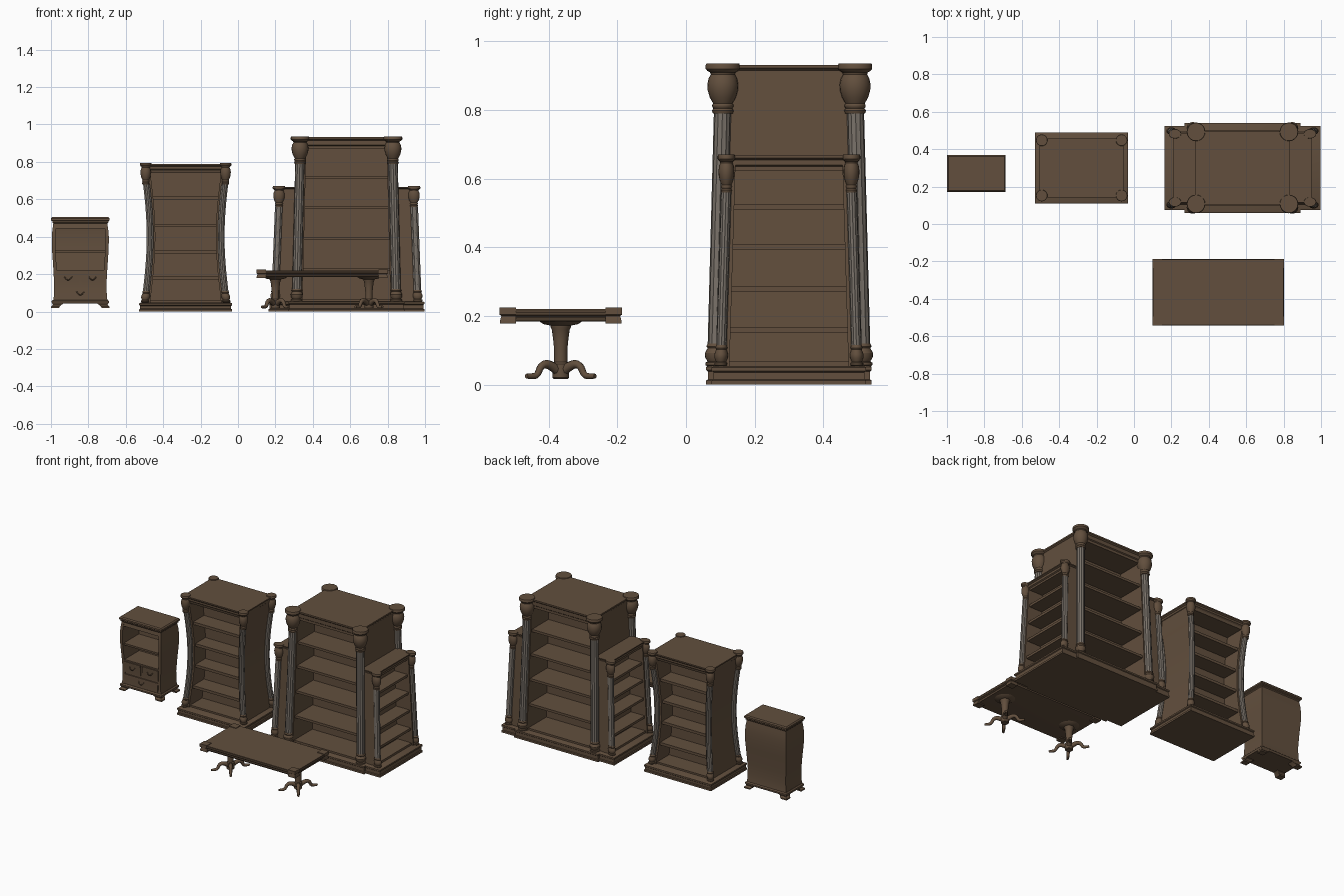
import bpy, math

if "Cube" in bpy.data.objects:
    bpy.data.objects.remove(bpy.data.objects["Cube"])


def material(name, rgb):
    m = bpy.data.materials.new(name)
    m.diffuse_color = (*rgb, 1)
    m.use_nodes = True
    m.node_tree.nodes["Principled BSDF"].inputs["Base Color"].default_value = m.diffuse_color
    return m


WOOD = material("dark wood", (0.122, 0.078, 0.047))
STONE = material("grey shaft", (0.19, 0.165, 0.14))


def mesh(name, verts, faces, mat=WOOD):
    me = bpy.data.meshes.new(name)
    me.from_pydata(verts, [], faces)
    me.materials.append(mat)
    ob = bpy.data.objects.new(name, me)
    bpy.context.collection.objects.link(ob)
    return ob


def stack(name, levels):
    """Loft of rectangles (xa, xb, ya, yb, z) from the bottom up."""
    verts, faces = [], []
    for xa, xb, ya, yb, z in levels:
        x0, x1, y0, y1 = min(xa, xb), max(xa, xb), min(ya, yb), max(ya, yb)
        verts += [(x0, y0, z), (x1, y0, z), (x1, y1, z), (x0, y1, z)]
    n = len(levels)
    for k in range(n - 1):
        for i in range(4):
            j = (i + 1) % 4
            faces.append((4*k + i, 4*k + j, 4*k + 4 + j, 4*k + 4 + i))
    faces += [(3, 2, 1, 0), tuple(range(4*n - 4, 4*n))]
    return mesh(name, verts, faces)


def box(name, x0, x1, y0, y1, z0, z1):
    return stack(name, [(x0, x1, y0, y1, z0), (x0, x1, y0, y1, z1)])


def slab(name, cx, cy, profile):
    """Moulded block from (half x, half y, z)."""
    return stack(name, [(cx - a, cx + a, cy - b, cy + b, z) for a, b, z in profile])


def lathe(name, profile, centre, mat=WOOD, seg=20, flute=1.0, sx=1.0, sy=1.0):
    """Turned part (radius, z) whose axis follows centre(z)."""
    verts, faces = [], []
    for r, z in profile:
        cx, cy = centre(z)
        for i in range(seg):
            a = 2 * math.pi * i / seg
            q = r * (flute if i % 2 else 1)
            verts.append((cx + q*sx*math.cos(a), cy + q*sy*math.sin(a), z))
    n = len(profile)
    for k in range(n - 1):
        for i in range(seg):
            j = (i + 1) % seg
            faces.append((seg*k + i, seg*k + j, seg*k + seg + j, seg*k + seg + i))
    faces += [tuple(reversed(range(seg))), tuple(range(seg*(n-1), seg*n))]
    return mesh(name, verts, faces, mat)


def lerp(pts, z):
    for (z0, a0), (z1, a1) in zip(pts, pts[1:]):
        if z <= z1:
            return a0 + (a1 - a0) * (z - z0) / (z1 - z0)
    return pts[-1][1]


def zs(z0, z1, n):
    return [z0 + (z1 - z0) * i / n for i in range(n + 1)]


# turned urn: (radius factor, height factor), and foot bulb
URN = [(0.58, 0), (0.64, .06), (0.55, .1), (0.62, .14), (0.62, .17), (0.56, .2), (0.76, .32), (0.88, .46),
       (0.9, .58), (0.83, .7), (0.7, .78), (0.74, .82), (0.9, .85), (1, .89), (1, .96), (0.95, 1)]
BULB = [(0.8, 0), (1.2, .1), (1.2, .2), (0.95, .25), (1.25, .42), (1.3, .6), (1.0, .8), (1.15, .88), (1.0, 1)]


def columns(name, cx, cy, ox, oy, z0, zb, zu, z1, r, cap, sx=1.0, sy=1.0):
    """Four corner columns: bulb, fluted shaft, urn."""
    for mx in (-1, 1):
        for my in (-1, 1):
            c = lambda z: (cx + mx * ox(z), cy + my * oy(z))
            lathe(name + "_bulb", [(r*f, z0 + (zb - z0)*h) for f, h in BULB], c, sx=sx, sy=sy)
            lathe(name + "_shaft", [(r, z) for z in zs(zb, zu, 10)], c, STONE, 24, 0.92, sx, sy)
            top = lambda z: c(zu + 0.3 * (z1 - zu))
            lathe(name + "_urn", [(cap*f, zu + (z1 - zu)*h) for f, h in URN], top, sx=sx, sy=sy)


def two_sided_case(name, cx, cy, hx, hy, t, z0, z1, shelves, th):
    """Shelves reached from front and back, closed sides, middle panel."""
    lv = zs(z0, z1, 12)
    for s in (-1, 1):
        stack(name + "_side", [(cx + s*hx(z), cx + s*(hx(z) - t), cy - hy(z), cy + hy(z), z) for z in lv])
    stack(name + "_middle_panel", [(cx - hx(z) + .01, cx + hx(z) - .01, cy - .01, cy + .01, z) for z in lv])
    for z in shelves:
        a, b = hx(z) - .005, hy(z) - .012
        box(name + "_shelf", cx - a, cx + a, cy - b, cy + b, z - th/2, z + th/2)


def plinth(name, cx, cy, a, b, h):
    slab(name, cx, cy, [(a, b, 0), (a, b, .012), (a - .005, b - .005, .015), (a - .005, b - .005, h - .018),
                        (a, b, h - .014), (a, b, h - .004), (a - .008, b - .008, h)])


# ---- tall bookcase with waisted sides
cx, cy = -.28, .30
waist = lambda z: .028 * math.sin(math.pi * min(max((z - .05) / .7, 0), 1))
bx, by = lambda z: .214 - waist(z), lambda z: .147 - .7 * waist(z)
plinth("bookcase_plinth", cx, cy, .248, .19, .048)
two_sided_case("bookcase", cx, cy, bx, by, .024, .04, .77, [.05, .18, .32, .46, .605], .018)
slab("bookcase_top", cx, cy, [(.205, .138, .74), (.208, .142, .755), (.216, .15, .762), (.216, .15, .775),
                              (.225, .158, .782), (.225, .158, .79)])
columns("bookcase_column", cx, cy, lambda z: bx(z) + .004, lambda z: by(z) + .004,
        .046, .11, .68, .795, .018, .031)

# ---- large bookcase: centre block
cx, cy = .58, .30
gx = lambda z: lerp([(0, .268), (.935, .246)], z)
gy = lambda z: lerp([(0, .215), (.935, .19)], z)
plinth("centre_plinth", cx, cy, .31, .241, .056)
two_sided_case("centre_case", cx, cy, gx, gy, .032, .04, .91, [.06, .224, .39, .556, .716], .016)
slab("centre_top", cx, cy, [(.24, .182, .868), (.24, .182, .885), (.246, .188, .89), (.246, .188, .915),
                            (.255, .197, .922), (.255, .197, .932)])
columns("centre_column", cx, cy, gx, gy, .05, .12, .79, .936, .025, .05)

# ---- large bookcase: lower end wings, open at their ends
wx = lambda z: lerp([(0, .384), (.67, .358)], z)
wy = lambda z: lerp([(0, .2), (.67, .18)], z)
plinth("wing_plinth", cx, cy, .417, .225, .054)
for s in (-1, 1):
    lv = zs(.04, .65, 4)
    for f in (-1, 1):
        stack("wing_panel", [(cx + s*.235, cx + s*wx(z), cy + f*wy(z), cy + f*(wy(z) - .025), z) for z in lv])
    for z in (.06, .16, .28, .40, .517):
        box("wing_shelf", cx + s*.235, cx + s*(wx(z) - .012), cy - wy(z) + .01, cy + wy(z) - .01, z - .008, z + .008)
    stack("wing_top", [(cx + s*.23, cx + s*(wx(.6) + d), cy - .178 - d, cy + .178 + d, z) for d, z in
                       [(-.01, .622), (-.01, .635), (-.002, .64), (-.002, .655), (.008, .66), (.008, .667)]])
columns("wing_column", cx, cy, wx, wy, .05, .115, .56, .67, .018, .03, 1.12, .85)

# ---- nightstand
cx, cy = -.843, .27
nx = lambda z: lerp([(.04, .148), (.07, .142), (.15, .14), (.24, .145), (.34, .152), (.42, .152), (.48, .143)], z)
ny = lambda z: nx(z) - .058
lv = zs(.045, .475, 12)
for s in (-1, 1):
    stack("nightstand_side", [(cx + s*nx(z), cx + s*(nx(z) - .018), cy - ny(z), cy + ny(z), z) for z in lv])
stack("nightstand_back", [(cx - nx(z), cx + nx(z), cy + ny(z) - .015, cy + ny(z), z) for z in lv])


def front_block(name, z0, z1, d=0.0, x0=None, x1=None):
    """Piece between the sides following the curved front; d pushes it forward."""
    stack(name, [(cx + (x0 if x0 is not None else -nx(z) + .01), cx + (x1 if x1 is not None else nx(z) - .01),
                  cy - ny(z) - d, cy + ny(z) - .01, z) for z in zs(z0, z1, 4)])


front_block("nightstand_drawer_case", .045, .222, -.003)
front_block("nightstand_shelf", .315, .328, -.012)
front_block("nightstand_head_rail", .445, .476, -.002)
front_block("nightstand_upper_drawer", .142, .212, .004, -.125, -.006)
front_block("nightstand_upper_drawer", .142, .212, .004, .006, .125)
front_block("nightstand_lower_drawer", .068, .128, .004, -.122, .122)
slab("nightstand_base_moulding", cx, cy, [(.15, .09, .042), (.153, .094, .048), (.153, .094, .055), (.146, .086, .062)])
slab("nightstand_top", cx, cy, [(.143, .085, .47), (.15, .092, .477), (.15, .092, .483), (.157, .098, .488),
                                (.157, .098, .498), (.15, .092, .505)])
for s in (-1, 1):
    for f in (-1, 1):
        stack("nightstand_foot", [(cx + s*a, cx + s*b, cy + f*c, cy + f*(c - .04), z) for a, b, c, z in
                                  [(.157, .115, .098, .018), (.157, .11, .098, .026), (.146, .1, .088, .036),
                                   (.151, .085, .092, .046)]])


def rod(name, pts, depth):
    """Tapered bent rod through (x, y, z, thickness)."""
    cu = bpy.data.curves.new(name, 'CURVE')
    cu.dimensions = '3D'
    cu.bevel_depth, cu.bevel_resolution, cu.use_fill_caps, cu.resolution_u = depth, 2, True, 4
    sp = cu.splines.new('NURBS')
    sp.points.add(len(pts) - 1)
    for p, (x, y, z, r) in zip(sp.points, pts):
        p.co, p.radius = (x, y, z, 1), r
    sp.use_endpoint_u, sp.order_u = True, 3
    cu.materials.append(WOOD)
    bpy.context.collection.objects.link(bpy.data.objects.new(name, cu))


for hx_, hz in ((-.065, .186), (.065, .186), (0, .106)):
    y = cy - ny(hz) - .005
    rod("drawer_handle", [(cx + hx_ + .02*u, y - .008*(1 - u*u), hz - .018*(1 - u*u), 1)
                          for u in (-1, -.9, -.45, 0, .45, .9, 1)], .003)

# ---- table with two pedestals
cx, cy = .45, -.365
slab("table_top", cx, cy, [(.32, .15, .184), (.338, .168, .186), (.342, .172, .195), (.338, .168, .199),
                           (.349, .175, .203), (.351, .178, .21), (.348, .175, .214), (.348, .175, .22)])
for s in (-1, 1):
    for f in (-1, 1):
        stack("table_corner_block", [(cx + s*.3, cx + s*a, cy + f*.13, cy + f*(a - .173), z) for a, z in
                                     [(.35, .178), (.35, .186), (.346, .2), (.352, .204), (.352, .224)]])
    px = cx + s*.25
    lathe("table_pedestal", [(.02, .016), (.024, .02), (.024, .06), (.019, .066), (.019, .1), (.022, .13),
                             (.026, .16), (.029, .166), (.03, .172), (.05, .176), (.062, .184), (.062, .19)],
          lambda z: (px, cy))
    for ax in (-1, 1):
        for ay in (-1, 1):
            rod("table_foot", [(px + ax*.72*q, cy + ay*q, z, r) for q, z, r in
                               [(.01, .042, 1.3), (.035, .062, 1.1), (.058, .056, .9), (.068, .026, .8),
                                (.085, .024, .7), (.1, .025, .6)]], .012)

# smooth the turned and curved pieces, keep crisp edges
for ob in bpy.data.objects:
    ob.select_set(ob.type == 'MESH')
    if ob.type == 'MESH':
        bpy.context.view_layer.objects.active = ob
bpy.ops.object.shade_smooth_by_angle(angle=math.radians(30))
